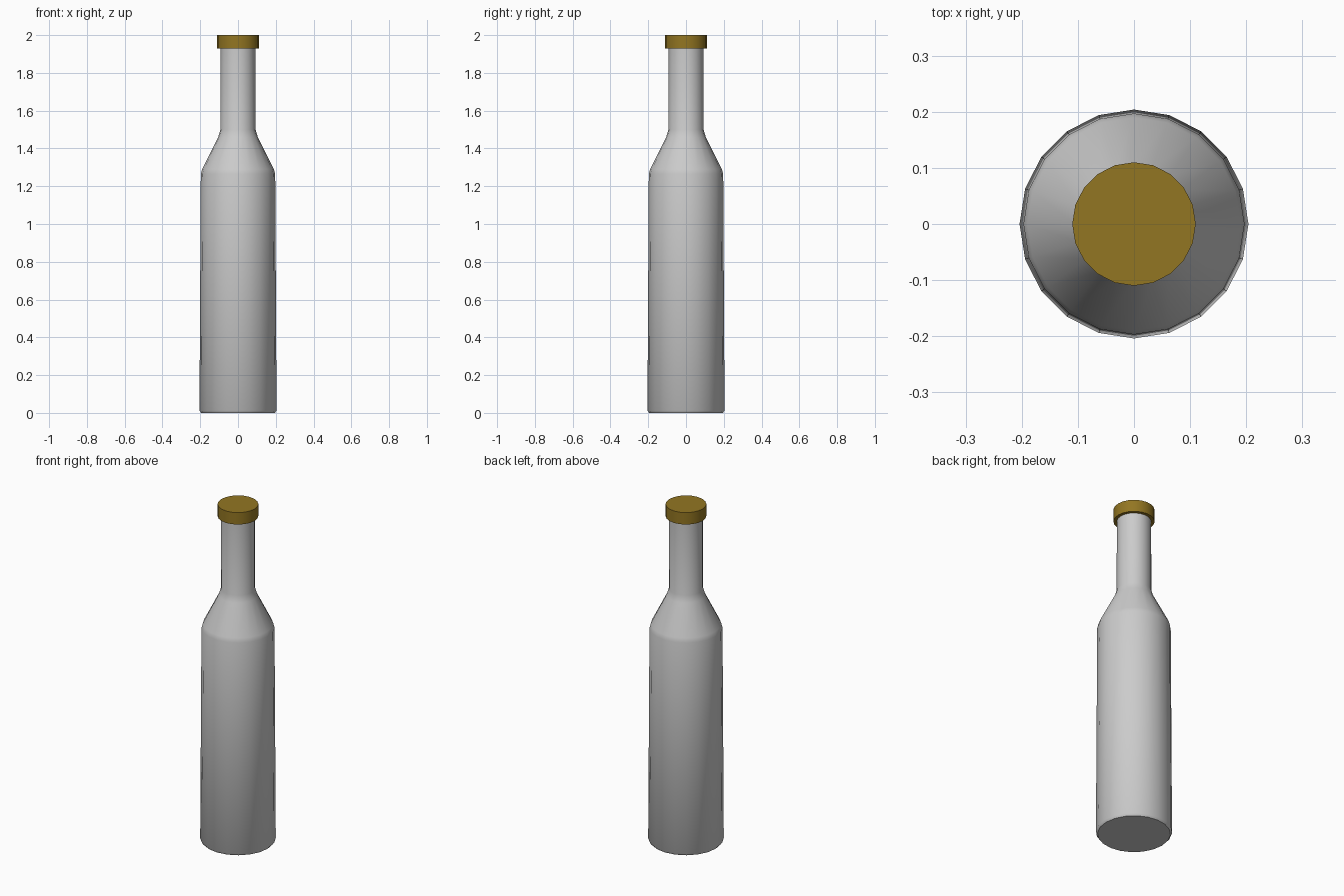
import bpy, bmesh, math

if "Cube" in bpy.data.objects:
    bpy.data.objects.remove(bpy.data.objects["Cube"])

SIDES = 20


def lathe(name, profile, angle, color=None):
    """Spin an (r, z) profile into a closed, capped solid."""
    bm = bmesh.new()
    rings = [[bm.verts.new((r * math.cos(2 * math.pi * i / SIDES),
                            r * math.sin(2 * math.pi * i / SIDES), z))
              for i in range(SIDES)] for r, z in profile]
    for a, b in zip(rings, rings[1:]):
        for i in range(SIDES):
            j = (i + 1) % SIDES
            bm.faces.new((a[i], a[j], b[j], b[i]))
    bm.faces.new(rings[0][::-1])
    bm.faces.new(rings[-1])
    mesh = bpy.data.meshes.new(name)
    bm.to_mesh(mesh)
    bm.free()
    obj = bpy.data.objects.new(name, mesh)
    bpy.context.collection.objects.link(obj)
    if color:
        mat = bpy.data.materials.new(name + "_color")
        mat.diffuse_color = color
        mat.use_nodes = True
        mat.node_tree.nodes["Principled BSDF"].inputs["Base Color"].default_value = mat.diffuse_color
        mesh.materials.append(mat)
    bpy.ops.object.select_all(action='DESELECT')
    obj.select_set(True)
    bpy.context.view_layer.objects.active = obj
    bpy.ops.object.shade_smooth_by_angle(angle=math.radians(angle))
    return obj


# Glass body: slightly tapered, with a conical shoulder and straight neck
lathe("bottle_body", [(0.195, 0.0), (0.204, 0.012), (0.197, 1.265), (0.19, 1.29),
                      (0.105, 1.46), (0.093, 1.5), (0.092, 1.935)], 40)

# Cap
lathe("bottle_cap", [(0.11, 1.929), (0.11, 2.0)], 40, (0.29, 0.18, 0.016, 1))
